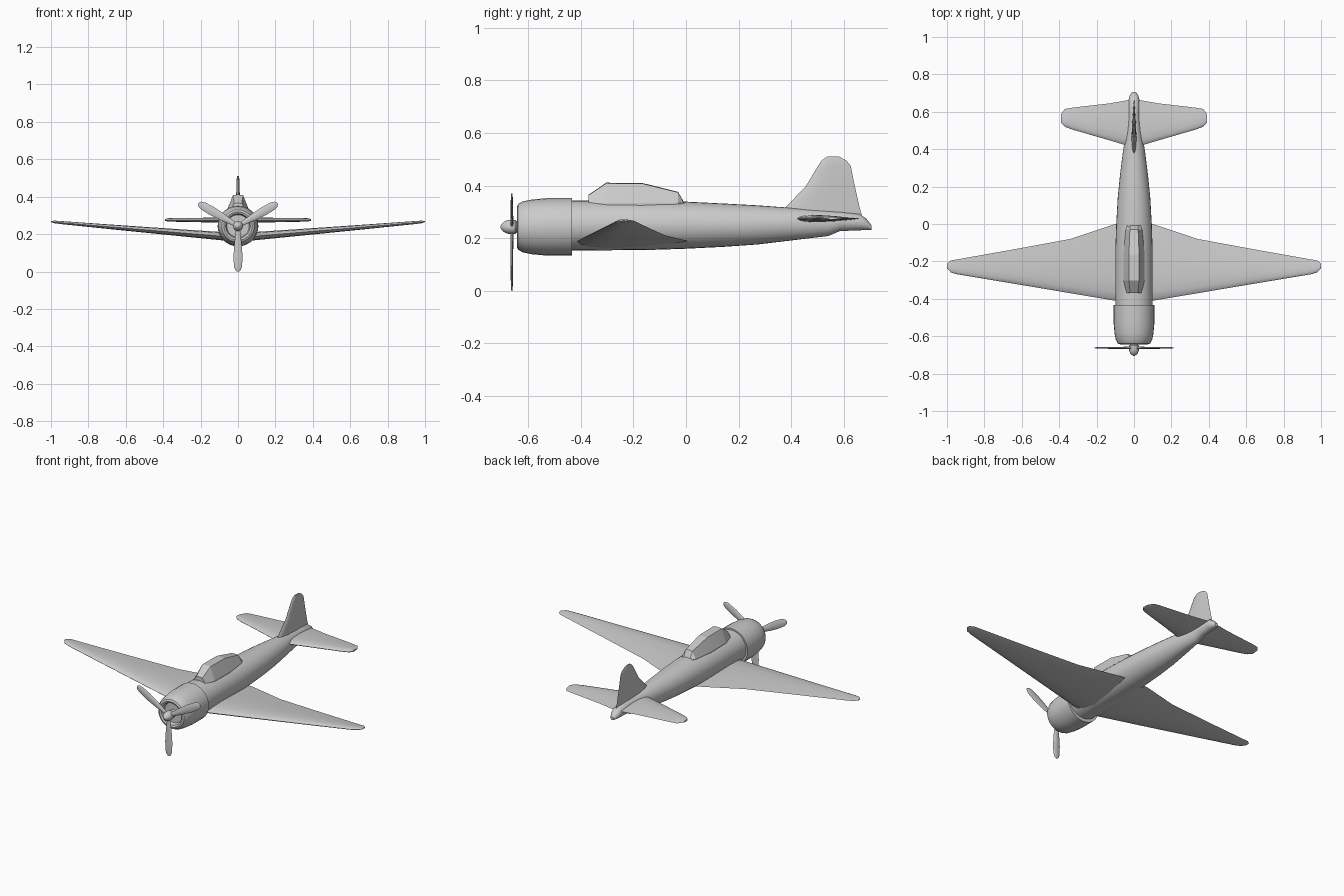
import bpy, bmesh
from math import sin, cos, pi, radians

AXIS_Z = 0.243  # height of the engine axis


def loft(name, rings, cap_start=True, cap_end=True, angle=32):
    """Skin a list of equal-length point rings into one object."""
    bm = bmesh.new()
    vr = [[bm.verts.new(p) for p in ring] for ring in rings]
    n = len(vr[0])
    for a, b in zip(vr, vr[1:]):
        for i in range(n):
            j = (i + 1) % n
            bm.faces.new((a[i], a[j], b[j], b[i]))
    if cap_start:
        bm.faces.new(vr[0])
    if cap_end:
        bm.faces.new(vr[-1])
    bmesh.ops.recalc_face_normals(bm, faces=bm.faces)
    mesh = bpy.data.meshes.new(name)
    bm.to_mesh(mesh)
    bm.free()
    ob = bpy.data.objects.new(name, mesh)
    bpy.context.collection.objects.link(ob)
    if angle:
        bpy.ops.object.select_all(action='DESELECT')
        ob.select_set(True)
        bpy.context.view_layer.objects.active = ob
        bpy.ops.object.shade_smooth_by_angle(angle=radians(angle))
    return ob


def ellipse(y, zc, rx, rz, n=28):
    return [(rx * cos(2 * pi * i / n), y, zc + rz * sin(2 * pi * i / n)) for i in range(n)]


def lathe(name, profile, n=28):
    return loft(name, [ellipse(y, AXIS_Z, r, r, n) for y, r in profile])


# Foil section: chord fraction, half-thickness fraction
HALF = [(0.03, 0.4), (0.12, 0.8), (0.3, 1.0), (0.6, 0.72), (0.85, 0.32)]
FOIL = [(0, 0)] + HALF + [(1, 0.06)] + [(c, -t) for c, t in reversed(HALF)]


def surface(name, stations, upright=False):
    """Flying surface from stations (span, leading y, trailing y, offset, half thickness)."""
    rings = []
    for s, le, te, off, th in stations:
        pts = [(le + c * (te - le), off + t * th) for c, t in FOIL]
        rings.append([(d, y, s) if upright else (s, y, d) for y, d in pts])
    ob = loft(name, rings, cap_start=upright)
    if not upright:
        ob.modifiers.new("mirror", 'MIRROR')
    return ob


# Fuselage: y, top z, bottom z, half width
body = [(-0.45, 0.343, 0.153, 0.099), (-0.3, 0.344, 0.154, 0.1), (-0.12, 0.342, 0.156, 0.099),
        (0.0, 0.339, 0.16, 0.095), (0.14, 0.332, 0.167, 0.087), (0.27, 0.325, 0.176, 0.074),
        (0.38, 0.317, 0.189, 0.06), (0.46, 0.31, 0.199, 0.048), (0.54, 0.304, 0.208, 0.036),
        (0.585, 0.3, 0.227, 0.032), (0.66, 0.292, 0.23, 0.03), (0.685, 0.275, 0.231, 0.024),
        (0.705, 0.25, 0.232, 0.011)]
loft("fuselage", [ellipse(y, (t + b) / 2, w, (t - b) / 2) for y, t, b, w in body])

# Engine cowling with a recessed intake
lathe("cowling", [(-0.434, 0.09), (-0.434, 0.109), (-0.53, 0.109), (-0.585, 0.104), (-0.62, 0.097),
                  (-0.638, 0.087), (-0.643, 0.076), (-0.638, 0.066), (-0.615, 0.06)])

# Spinner and shaft
lathe("spinner", [(-0.61, 0.02), (-0.645, 0.022), (-0.65, 0.027), (-0.675, 0.027),
                  (-0.69, 0.021), (-0.7, 0.012), (-0.705, 0.004)], 16)

# Propeller blades: radius, half width, half thickness
blade = [(0.015, 0.012, 0.006), (0.05, 0.014, 0.006), (0.1, 0.02, 0.005), (0.16, 0.024, 0.005),
         (0.215, 0.022, 0.004), (0.235, 0.015, 0.003), (0.243, 0.006, 0.002)]
for k in range(3):
    ob = loft("propeller_blade_%d" % (k + 1),
              [[(w * cos(i * pi / 4), th * sin(i * pi / 4), -r) for i in range(8)]
               for r, w, th in blade], angle=50)
    ob.location = (0, -0.662, AXIS_Z)
    ob.rotation_euler = (0, k * 2 * pi / 3, 0)

# Wings
surface("wings", [(0.0, -0.425, 0.02, 0.182, 0.024), (0.1, -0.41, 0.0, 0.19, 0.022),
                  (0.34, -0.37, -0.08, 0.21, 0.018), (0.65, -0.318, -0.137, 0.236, 0.013),
                  (0.95, -0.268, -0.19, 0.262, 0.008), (0.98, -0.258, -0.195, 0.265, 0.007),
                  (1.0, -0.235, -0.212, 0.267, 0.003)])

# Tailplane
surface("tailplane", [(0.0, 0.408, 0.668, 0.274, 0.014), (0.13, 0.447, 0.645, 0.275, 0.013),
                      (0.33, 0.505, 0.622, 0.276, 0.01), (0.37, 0.52, 0.615, 0.276, 0.009),
                      (0.39, 0.54, 0.588, 0.276, 0.005)])

# Fin and rudder
surface("tail_fin", [(0.265, 0.36, 0.675, 0, 0.014), (0.317, 0.378, 0.66, 0, 0.013),
                     (0.397, 0.455, 0.642, 0, 0.01), (0.475, 0.502, 0.626, 0, 0.008),
                     (0.495, 0.515, 0.61, 0, 0.007), (0.51, 0.537, 0.583, 0, 0.004)], upright=True)

# Canopy: y, top z, base half width, top half width
hood = [(-0.37, 0.366, 0.04, 0.02), (-0.303, 0.411, 0.056, 0.027), (-0.163, 0.409, 0.057, 0.027),
        (-0.03, 0.376, 0.044, 0.022), (-0.008, 0.337, 0.036, 0.02)]
loft("canopy", [[(-b, y, 0.31), (-b, y, 0.333), (-t, y, z - 0.002), (0, y, z),
                 (t, y, z - 0.002), (b, y, 0.333), (b, y, 0.31)] for y, z, b, t in hood], angle=12)
